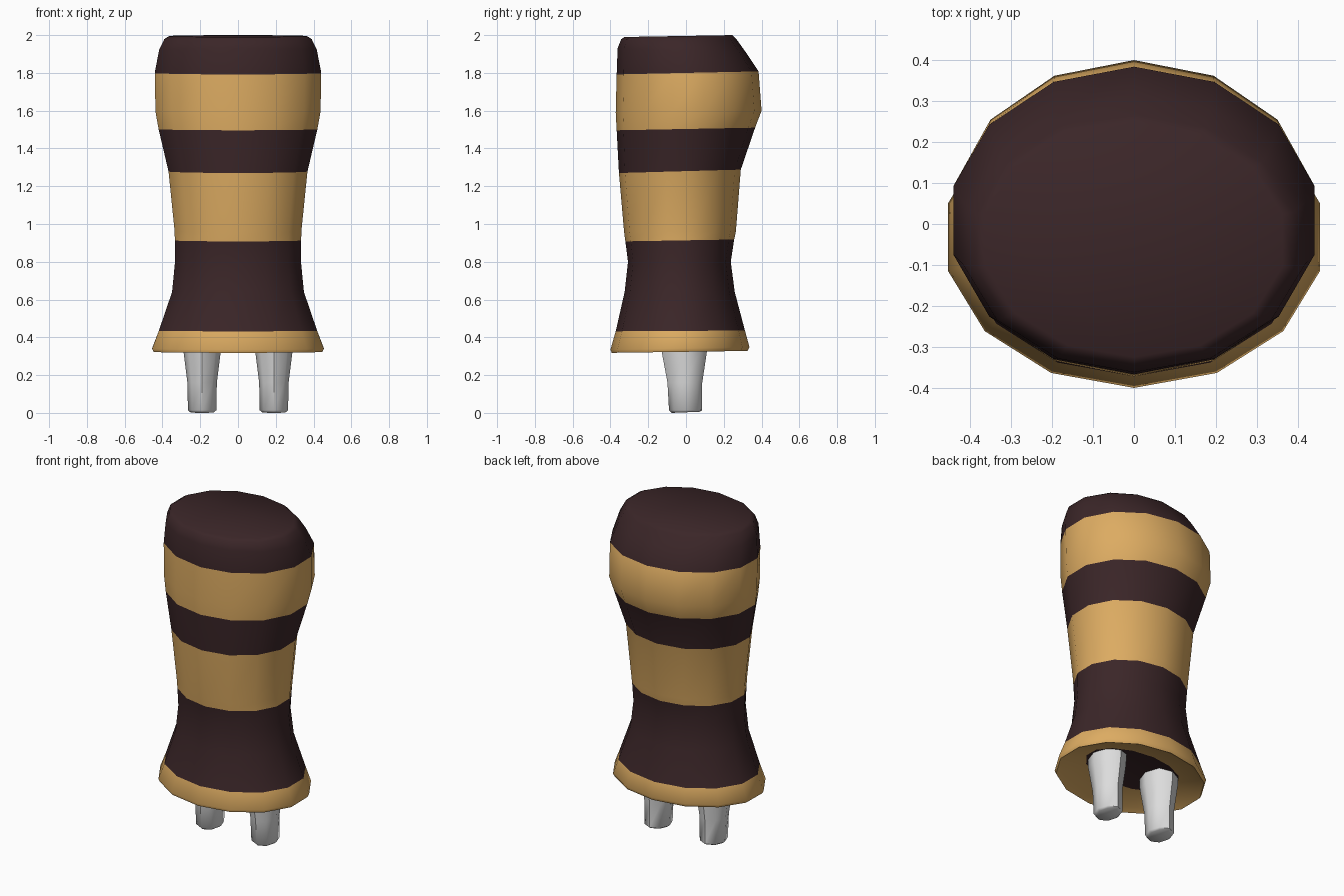
import bpy, bmesh, math

if "Cube" in bpy.data.objects:
    bpy.data.objects.remove(bpy.data.objects["Cube"])


def material(name, rgb):
    m = bpy.data.materials.new(name)
    m.diffuse_color = (*rgb, 1)
    m.use_nodes = True
    m.node_tree.nodes["Principled BSDF"].inputs["Base Color"].default_value = m.diffuse_color
    return m


TAN = material("tan", (0.72, 0.41, 0.122))
BROWN = material("dark brown", (0.043, 0.019, 0.021))
GREY = material("light grey", (0.72, 0.72, 0.72))


def loft(name, rings, sides, mats, bands, cx=0.0, start=math.pi / 2, angle=60):
    """Rings are (z front, z back, half width, y front, y back)."""
    bm = bmesh.new()
    loops = []
    for zf, zb, hw, yf, yb in rings:
        loop = []
        for i in range(sides):
            a = start + 2 * math.pi * i / sides
            t = (math.sin(a) + 1) / 2
            loop.append(bm.verts.new((cx + hw * math.cos(a),
                                      yf + (yb - yf) * t, zf + (zb - zf) * t)))
        loops.append(loop)
    for k in range(len(loops) - 1):
        lo, hi = loops[k], loops[k + 1]
        for i in range(sides):
            j = (i + 1) % sides
            f = bm.faces.new((lo[i], lo[j], hi[j], hi[i]))
            f.material_index = bands[k]
    bm.faces.new(loops[0][::-1]).material_index = bands[0]
    bm.faces.new(loops[-1]).material_index = bands[-1]
    bmesh.ops.recalc_face_normals(bm, faces=bm.faces)
    mesh = bpy.data.meshes.new(name)
    bm.to_mesh(mesh)
    bm.free()
    for m in mats:
        mesh.materials.append(m)
    ob = bpy.data.objects.new(name, mesh)
    bpy.context.collection.objects.link(ob)
    bpy.ops.object.select_all(action='DESELECT')
    ob.select_set(True)
    bpy.context.view_layer.objects.active = ob
    bpy.ops.object.shade_smooth_by_angle(angle=math.radians(angle))
    return ob


# Striped body: shallow hollow underneath, flared hem, waist, bulging top
body = [
    (0.385, 0.385, 0.20, -0.13, 0.11),
    (0.37, 0.37, 0.31, -0.20, 0.17),
    (0.335, 0.345, 0.42, -0.36, 0.295),
    (0.318, 0.328, 0.457, -0.393, 0.325),
    (0.335, 0.348, 0.466, -0.40, 0.336),
    (0.432, 0.436, 0.430, -0.372, 0.312),
    (0.64, 0.64, 0.358, -0.325, 0.258),
    (0.80, 0.80, 0.342, -0.307, 0.237),
    (0.908, 0.918, 0.343, -0.321, 0.255),
    (0.96, 0.96, 0.344, -0.328, 0.264),
    (1.27, 1.288, 0.377, -0.355, 0.290),
    (1.496, 1.51, 0.431, -0.367, 0.366),
    (1.59, 1.60, 0.448, -0.372, 0.400),
    (1.792, 1.808, 0.452, -0.367, 0.384),
    (1.93, 1.91, 0.428, -0.362, 0.316),
    (1.978, 1.98, 0.400, -0.343, 0.266),
    (1.990, 2.0, 0.372, -0.325, 0.246),
]
stripes = [1, 0, 0, 0, 0, 1, 1, 1, 0, 0, 1, 0, 0, 1, 1, 1]
loft("striped_body", body, 14, [TAN, BROWN], stripes)

# Two tapering legs with softened feet
leg = [
    (0.0, 0.006, 0.062, -0.075, 0.072),
    (0.014, 0.014, 0.075, -0.090, 0.086),
    (0.16, 0.16, 0.078, -0.098, 0.086),
    (0.32, 0.32, 0.098, -0.128, 0.110),
    (0.40, 0.40, 0.100, -0.130, 0.112),
]
for side, x in (("left", -0.19), ("right", 0.19)):
    loft(side + "_leg", leg, 8, [GREY], [0] * 4, x, 0, 50)
